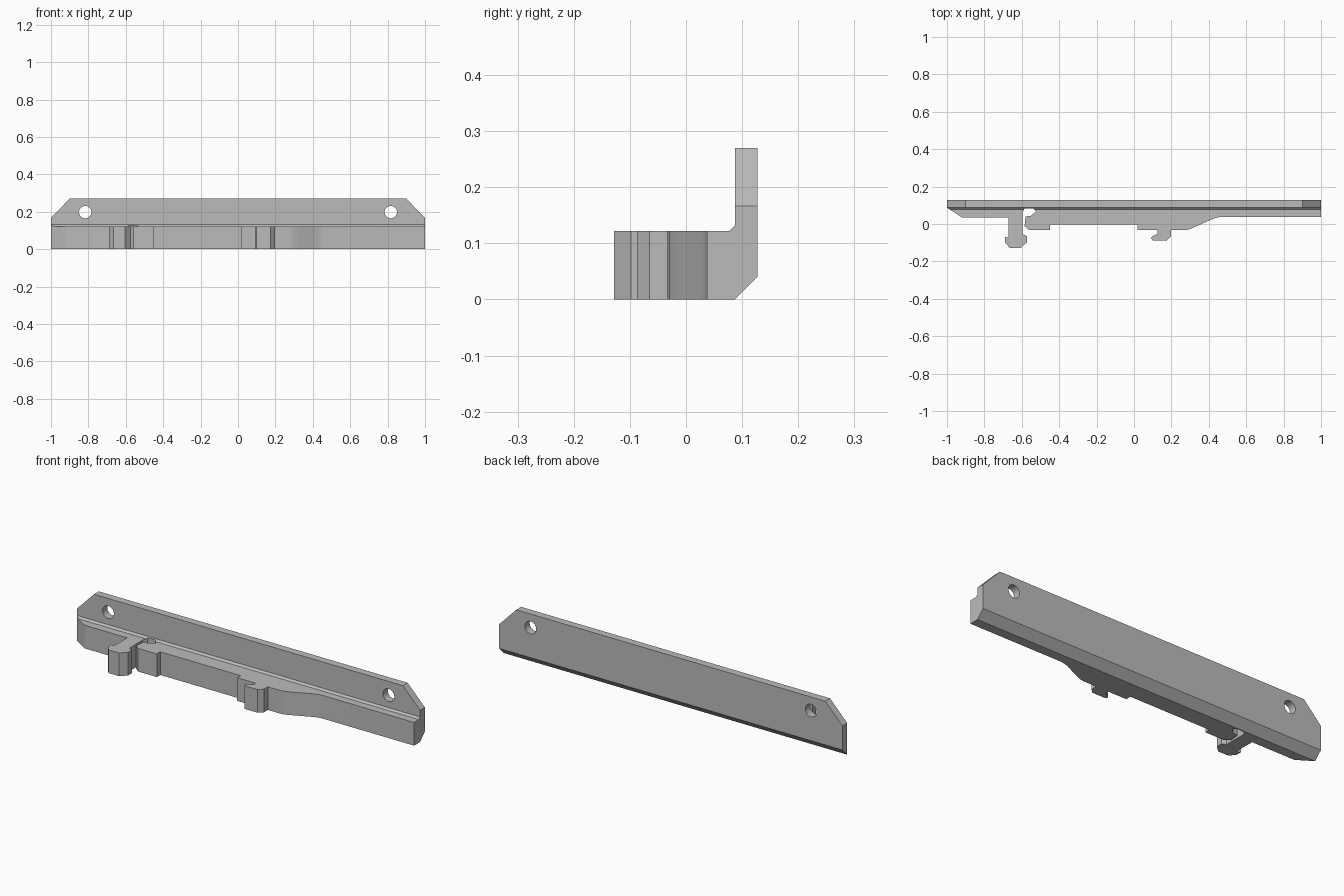
import bpy
import bmesh
from math import radians
from mathutils import Matrix, Vector

default = bpy.data.objects.get("Cube")
if default:
    bpy.data.objects.remove(default, do_unlink=True)

grey = bpy.data.materials.new("plain grey")
grey.use_nodes = True
grey.diffuse_color = (0.5, 0.5, 0.5, 1)
grey.node_tree.nodes["Principled BSDF"].inputs["Base Color"].default_value = (0.5, 0.5, 0.5, 1)


def prism(name, points, axis, low, high):
    """Extrude a closed 2D profile along the x, y or z axis."""
    def place(a, b, t):
        return {"x": (t, a, b), "y": (a, t, b), "z": (a, b, t)}[axis]
    bm = bmesh.new()
    face = bm.faces.new([bm.verts.new(place(a, b, low)) for a, b in points])
    moved = bmesh.ops.extrude_face_region(bm, geom=[face])["geom"]
    bmesh.ops.translate(bm, vec=Vector(place(0, 0, high - low)),
                        verts=[v for v in moved if isinstance(v, bmesh.types.BMVert)])
    bmesh.ops.recalc_face_normals(bm, faces=bm.faces)
    mesh = bpy.data.meshes.new(name)
    bm.to_mesh(mesh)
    bm.free()
    mesh.materials.append(grey)
    obj = bpy.data.objects.new(name, mesh)
    bpy.context.collection.objects.link(obj)
    return obj


def cylinder(name, x, z, radius):
    """Cutter along y for a screw hole."""
    bm = bmesh.new()
    bmesh.ops.create_cone(bm, cap_ends=True, segments=40, radius1=radius, radius2=radius, depth=1,
                          matrix=Matrix.Translation((x, 0, z)) @ Matrix.Rotation(radians(90), 4, "X"))
    mesh = bpy.data.meshes.new(name)
    bm.to_mesh(mesh)
    bm.free()
    mesh.materials.append(grey)
    obj = bpy.data.objects.new(name, mesh)
    bpy.context.collection.objects.link(obj)
    return obj


def combine(target, tool, operation):
    """Apply a boolean and discard its tool."""
    mod = target.modifiers.new("shape", "BOOLEAN")
    mod.operation, mod.solver, mod.object = operation, "EXACT", tool
    graph = bpy.context.evaluated_depsgraph_get()
    target.data = bpy.data.meshes.new_from_object(target.evaluated_get(graph))
    target.modifiers.clear()
    bpy.data.objects.remove(tool, do_unlink=True)


# Cross-section: thick foot, small fillet, upright plate, bevelled lower back edge
rail = prism("mounting_rail", [
    (-0.2, 0), (0.087, 0), (0.127, 0.04), (0.127, 0.27), (0.087, 0.27),
    (0.087, 0.132), (0.077, 0.122), (-0.2, 0.122)], "x", -1.2, 1.2)

# Plan outline: end bevel, large hook, keyhole slot, step, small hook, tapered tail
left_end = [(-1, 0.2), (-1, 0.087), (-0.92, 0.035), (-0.67, 0.035)]
large_hook = [(-0.67, -0.075), (-0.69, -0.068), (-0.69, -0.098), (-0.665, -0.128),
              (-0.605, -0.128), (-0.573, -0.098), (-0.573, -0.065), (-0.595, -0.055)]
slot = [(-0.595, 0.065), (-0.585, 0.082), (-0.54, 0.083), (-0.525, 0.068),
        (-0.55, 0.044), (-0.58, 0.04), (-0.585, -0.012), (-0.56, -0.033)]
middle = [(-0.45, -0.033), (-0.45, -0.004), (0.018, -0.004), (0.018, -0.033)]
small_hook = [(0.125, -0.033), (0.125, -0.053), (0.1, -0.065), (0.09, -0.075),
              (0.1, -0.087), (0.175, -0.087), (0.197, -0.065), (0.197, -0.033)]
tail = [(0.27, -0.033), (0.295, -0.029), (0.33, -0.014), (0.41, 0.022),
        (0.435, 0.032), (0.46, 0.037), (1, 0.037), (1, 0.2)]
plan = prism("plan_cutter", left_end + large_hook + slot + middle + small_hook + tail, "z", -0.1, 0.4)
combine(rail, plan, "INTERSECT")

# Front outline: cut upper corners
front = prism("front_cutter", [
    (-1.1, -0.1), (1.1, -0.1), (1.1, 0.064), (0.8, 0.373), (-0.8, 0.373), (-1.1, 0.064)],
    "y", -0.5, 0.5)
combine(rail, front, "INTERSECT")

# Screw holes
for side in (-1, 1):
    combine(rail, cylinder("hole_cutter", side * 0.817, 0.198, 0.033), "DIFFERENCE")

bpy.ops.object.select_all(action="DESELECT")
rail.select_set(True)
bpy.context.view_layer.objects.active = rail
bpy.ops.object.shade_smooth_by_angle(angle=radians(20))
